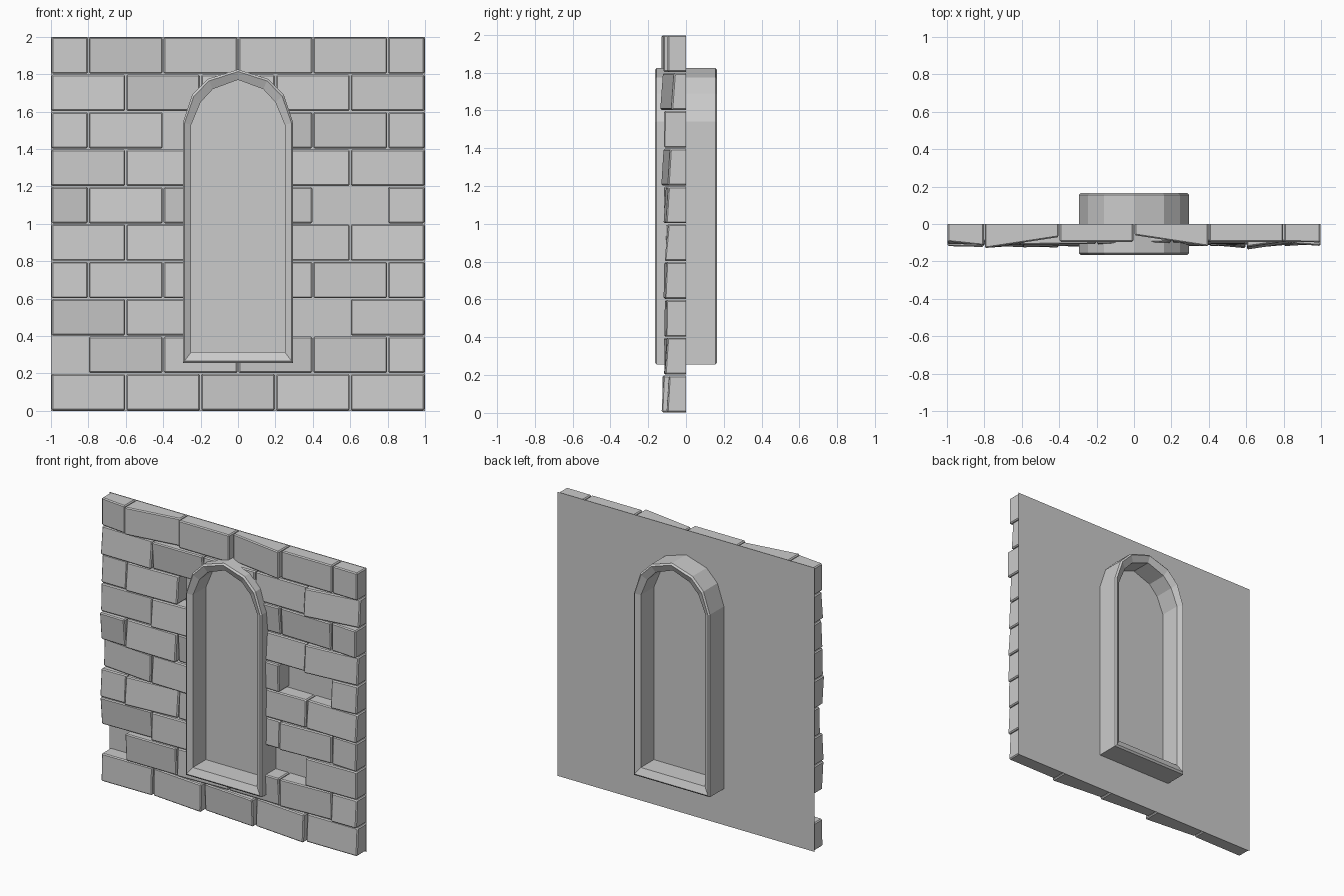
import bpy, bmesh, random

if "Cube" in bpy.data.objects:
    bpy.data.objects.remove(bpy.data.objects["Cube"])
random.seed(4)


def make_object(name, bm):
    bmesh.ops.recalc_face_normals(bm, faces=bm.faces[:])
    me = bpy.data.meshes.new(name)
    bm.to_mesh(me)
    bm.free()
    ob = bpy.data.objects.new(name, me)
    bpy.context.scene.collection.objects.link(ob)
    return ob


def loft(bm, rings, closed=False):
    loops = [[bm.verts.new(p) for p in r] for r in rings]
    n = len(loops[0])
    for i in range(len(loops) if closed else len(loops) - 1):
        a, b = loops[i], loops[(i + 1) % len(loops)]
        for j in range(n):
            k = (j + 1) % n
            bm.faces.new((a[j], a[k], b[k], b[j]))
    return loops


# Arched outline: half profile mirrored across x = 0
def arch(half, top):
    return half + [(0, top)] + [(-x, z) for x, z in reversed(half)]


outer = arch([(.295, .255), (.295, 1.54), (.245, 1.69), (.16, 1.775)], 1.825)
inner = arch([(.25, .315), (.25, 1.53), (.20, 1.65), (.135, 1.72)], 1.77)


def ring(t, y):
    return [(a[0] + (b[0] - a[0]) * t, y, a[1] + (b[1] - a[1]) * t)
            for a, b in zip(outer, inner)]


# Back sheet, also seen through the window as its pane
bm = bmesh.new()
bm.faces.new([bm.verts.new(p) for p in
              ((-1, 0, 0), (1, 0, 0), (1, 0, 2), (-1, 0, 2))])
make_object("wall_backing", bm)

# Bricks: running bond, some missing, fronts unevenly tilted
missing = {(1, 0), (2, 3), (5, 4), (7, 2)}
tilt = {(9, 1): (.13, .07), (9, 3): (.06, .12), (9, 2): (.095, .095),
        (9, 4): (.095, .095), (8, 4): (.13, .07), (4, 0): (.07, .11),
        (6, 4): (.125, .09), (3, 1): (.12, .09), (0, 1): (.09, .125),
        (0, 2): (.09, .12), (0, 3): (.09, .125)}
bm = bmesh.new()
gap = .003
for row in range(10):
    odd = row % 2
    for col in range(5 + odd):
        if (row, col) in missing:
            continue
        start = -1 - .2 * odd + .4 * col
        x0, x1 = max(start, -1) + gap, min(start + .4, 1) - gap
        z0, z1 = row * .2 + gap, row * .2 + .2 - gap
        yl, yr = tilt.get((row, col), (.105 + random.uniform(-.012, .012),
                                       .105 + random.uniform(-.012, .012)))
        p = 0 if row == 9 else random.uniform(-.01, .01)
        back = [(x0, 0, z0), (x1, 0, z0), (x1, 0, z1), (x0, 0, z1)]
        front = [(x0, -yl + p, z0), (x1, -yr + p, z0),
                 (x1, -yr - p, z1), (x0, -yl - p, z1)]
        a, b = loft(bm, [back, front])
        bm.faces.new(a)
        f = bm.faces.new(b)
        edges = list(f.edges) + [bm.edges.get((a[i], b[i])) for i in range(4)]
        bmesh.ops.bevel(bm, geom=edges, offset=.007, segments=1,
                        affect='EDGES')
bricks = make_object("bricks", bm)

# Cut the window opening out of the bricks
bm = bmesh.new()
a, b = loft(bm, [ring(.5, -.3), ring(.5, .3)])
bm.faces.new(a)
bm.faces.new(b)
cutter = make_object("opening_cutter", bm)
cutter.hide_render = True
mod = bricks.modifiers.new("opening", 'BOOLEAN')
mod.operation = 'DIFFERENCE'
mod.solver = 'EXACT'
mod.object = cutter
bpy.context.view_layer.objects.active = bricks
bpy.ops.object.modifier_apply(modifier=mod.name)
bpy.data.objects.remove(cutter)

# Window frame projecting on both sides, with chamfered rims
bm = bmesh.new()
section = [(0, -.155), (.2, -.165), (1, -.145),
           (1, .145), (.2, .165), (0, .155)]
loft(bm, [ring(t, y) for t, y in section], closed=True)
make_object("window_frame", bm)
